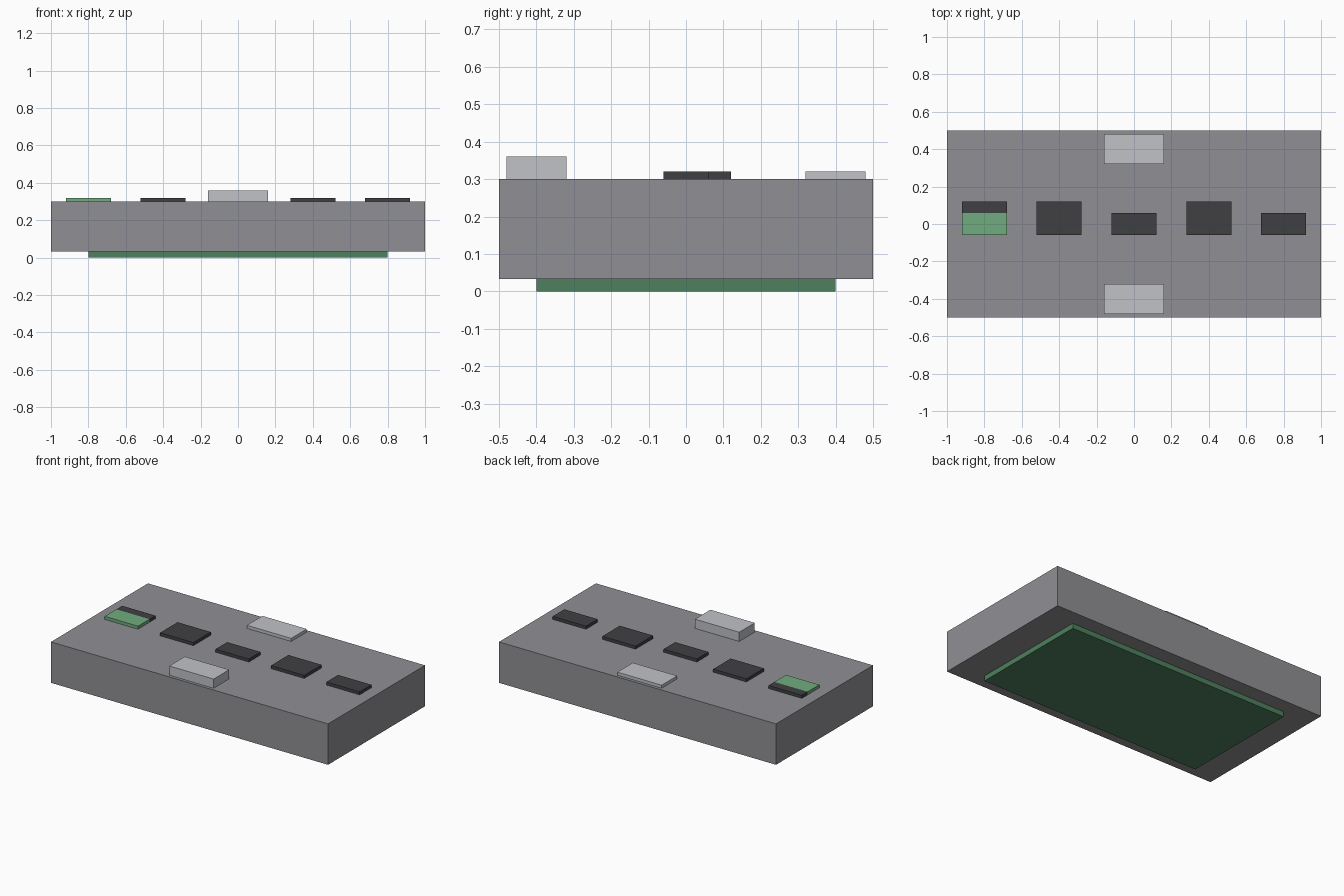
import bpy

cube = bpy.data.objects.get("Cube")
if cube:
    bpy.data.objects.remove(cube, do_unlink=True)


def material(name, rgb):
    mat = bpy.data.materials.new(name)
    mat.use_nodes = True
    color = (*rgb, 1.0)
    mat.diffuse_color = color
    mat.node_tree.nodes["Principled BSDF"].inputs["Base Color"].default_value = color
    return mat


def box(name, x, y, z, mat):
    """Box spanning the (low, high) ranges on each axis."""
    spans = (x, y, z)
    bpy.ops.mesh.primitive_cube_add(size=1, location=[(a + b) / 2 for a, b in spans])
    obj = bpy.context.object
    obj.name = name
    obj.scale = [b - a for a, b in spans]
    bpy.ops.object.transform_apply(location=False, rotation=False, scale=True)
    obj.data.materials.append(mat)
    return obj


grey = material("body grey", (0.28, 0.275, 0.295))
charcoal = material("charcoal", (0.051, 0.05, 0.056))
silver = material("light grey", (0.53, 0.54, 0.57))
light_green = material("light green", (0.165, 0.407, 0.209))
dark_green = material("dark green", (0.076, 0.216, 0.112))

BOTTOM, TOP, RAISED = 0.033, 0.30, 0.32
FRONT, MIDDLE, BACK = -0.06, 0.06, 0.12

# Body and the slab it stands on
box("body", (-1, 1), (-0.5, 0.5), (BOTTOM, TOP), grey)
box("base_pad", (-0.8, 0.8), (-0.4, 0.4), (0, BOTTOM), dark_green)

# Tabs at the front and back edges
box("front_tab", (-0.16, 0.16), (-0.48, -0.32), (TOP, 0.36), silver)
box("back_tab", (-0.16, 0.16), (0.32, 0.48), (TOP, RAISED), silver)

# Row of keys, alternating long and short
keys = [
    ("right_end_key_front", -0.8, FRONT, MIDDLE, light_green),
    ("right_end_key_back", -0.8, MIDDLE, BACK, charcoal),
    ("right_key", -0.4, FRONT, BACK, charcoal),
    ("centre_key", 0, FRONT, MIDDLE, charcoal),
    ("left_key", 0.4, FRONT, BACK, charcoal),
    ("left_end_key", 0.8, FRONT, MIDDLE, charcoal),
]
for name, x, y0, y1, mat in keys:
    box(name, (x - 0.12, x + 0.12), (y0, y1), (TOP, RAISED), mat)
